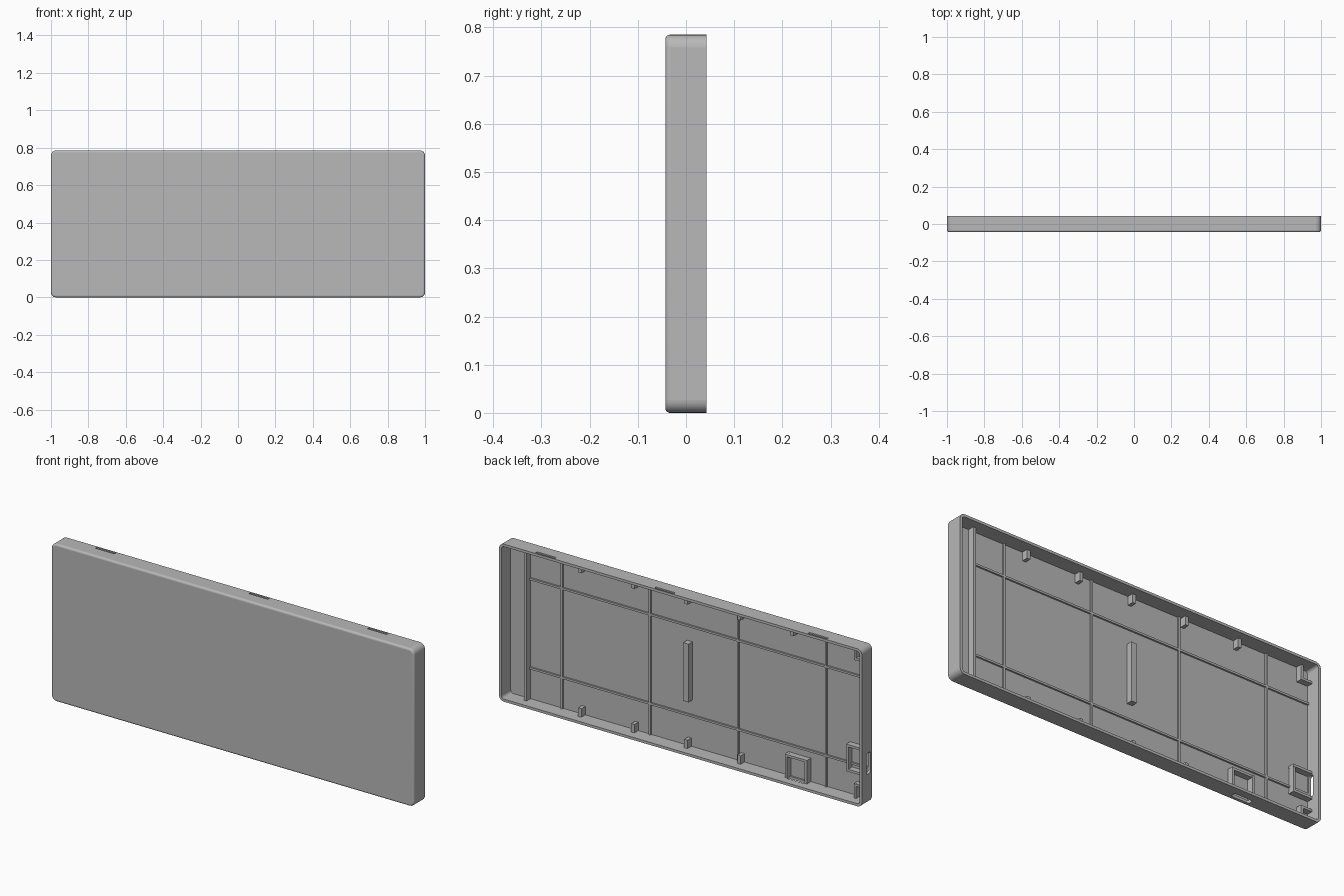
import bpy, bmesh, math
from mathutils import Vector

old = bpy.data.objects.get("Cube")
if old:
    bpy.data.objects.remove(old, do_unlink=True)

W, H, D = 1.0, 0.785, 0.043      # half width, height, half depth
T = 0.013                        # wall thickness
FLOOR = -0.03                    # inner face of the panel
MID = H / 2
SINK = 0.004                     # overlap of fittings into the shell

grey = bpy.data.materials.new("plain grey")
grey.use_nodes = True
colour = (0.48, 0.48, 0.48, 1)
grey.diffuse_color = colour
grey.node_tree.nodes["Principled BSDF"].inputs["Base Color"].default_value = colour


def finish(name, bm):
    bmesh.ops.recalc_face_normals(bm, faces=bm.faces)
    mesh = bpy.data.meshes.new(name)
    bm.to_mesh(mesh)
    bm.free()
    mesh.materials.append(grey)
    obj = bpy.data.objects.new(name, mesh)
    bpy.context.collection.objects.link(obj)
    return obj


def box(name, x, y, z, round_axis=None, radius=0.0):
    """Block from (low, high) pairs, optionally rounded along one axis."""
    bm = bmesh.new()
    bmesh.ops.create_cube(bm, size=1)
    for v in bm.verts:
        v.co = Vector([(a + b) / 2 + c * (b - a) for (a, b), c in zip((x, y, z), v.co)])
    if round_axis is not None:
        edges = [e for e in bm.edges
                 if abs((e.verts[0].co - e.verts[1].co).normalized()[round_axis]) > 0.9]
        bmesh.ops.bevel(bm, geom=edges, offset=radius, segments=4, profile=0.5, affect='EDGES')
    return finish(name, bm)


def ring(bm, inset, radius, y, steps=6):
    """Rounded rectangle loop, inset from the outer outline."""
    cx, cz = W - inset - radius, MID - inset - radius
    verts = []
    for q, (sx, sz) in enumerate(((1, 1), (-1, 1), (-1, -1), (1, -1))):
        for i in range(steps + 1):
            a = math.pi / 2 * (q + i / steps)
            verts.append(bm.verts.new((sx * cx + radius * math.cos(a), y,
                                       MID + sz * cz + radius * math.sin(a))))
    return verts


# Shell: inner floor, inner wall, rim, outer wall, rounded front edge, front face
bm = bmesh.new()
corner, edge = 0.027, 0.01
loops = [ring(bm, T, corner - T, FLOOR), ring(bm, T, corner - T, D), ring(bm, 0, corner, D)]
for i in range(6):
    a = math.pi / 2 * i / 5
    inset = edge * (1 - math.cos(a))
    loops.append(ring(bm, inset, corner - inset, -D + edge * (1 - math.sin(a))))
for a, b in zip(loops, loops[1:]):
    for i in range(len(a)):
        j = (i + 1) % len(a)
        bm.faces.new((a[i], a[j], b[j], b[i]))
bm.faces.new(loops[0])
bm.faces.new(loops[-1])
shell = finish("case_shell", bm)

# Cutters: latch recesses in the top edge, port openings in the bottom and end walls
cutters = [box("latch_cutter", (x - 0.053, x + 0.053), (0.024, 0.037), (H - 0.006, H + 0.02))
           for x in (-0.75, 0.095, 0.75)]
cutters.append(box("bottom_port_cutter", (-0.655, -0.555), (-0.022, 0.004), (-0.02, T + 0.02), 2, 0.01))
cutters.append(box("end_port_cutter", (-W - 0.02, -W + T + 0.02), (-0.023, 0.008), (0.15, 0.255), 0, 0.01))
for c in cutters:
    c.hide_render = True
    mod = shell.modifiers.new(c.name, 'BOOLEAN')
    mod.operation, mod.solver, mod.object = 'DIFFERENCE', 'EXACT', c
bpy.context.view_layer.update()
cut = bpy.data.meshes.new_from_object(shell.evaluated_get(bpy.context.evaluated_depsgraph_get()))
shell.modifiers.clear()
shell.data = cut
for c in cutters:
    bpy.data.objects.remove(c, do_unlink=True)

# Smooth the rounded edges, keep flat walls flat
bpy.ops.object.select_all(action='DESELECT')
shell.select_set(True)
bpy.context.view_layer.objects.active = shell
bpy.ops.object.shade_smooth_by_angle(angle=math.radians(35))
for p in shell.data.polygons:
    p.use_smooth = max(abs(n) for n in p.normal) < 0.999

BASE = FLOOR - SINK
LOW, HIGH = T - SINK, H - T + SINK
END = -W + T - SINK
TALL = (BASE, 0.001)             # height of tall fittings
SHALLOW = (BASE, FLOOR + 0.009)  # height of stiffening ribs

# Tall divider and central bar
box("divider_rib", (0.878, 0.892), TALL, (LOW, HIGH))
box("center_bar", (-0.015, 0.015), TALL, (0.245, 0.535))

# Grid of shallow stiffening ribs
for i, x in enumerate((0.70, 0.215, -0.27, -0.755)):
    box(f"vertical_rib_{i + 1}", (x - 0.005, x + 0.005), SHALLOW, (LOW, HIGH))
for name, z in (("lower", 0.168), ("upper", 0.612)):
    box(f"{name}_horizontal_rib", (END, 0.882), (BASE, FLOOR + 0.0085), (z - 0.005, z + 0.005))

# Edge tabs along the top and bottom walls
for i in range(5):
    x = 0.585 - i * 0.2925
    span = (x - 0.009, x + 0.009)
    box(f"top_tab_{i + 1}", span, TALL, (H - 0.055, HIGH))
    if i < 4:
        box(f"bottom_tab_{i + 1}", span, TALL, (LOW, 0.055))

# Corner brackets at the right end, mirrored top and bottom
for name, flip in (("lower", False), ("upper", True)):
    for part, x, z in (("post", (-0.938, -0.926), (LOW, 0.085)),
                       ("shelf", (END, -0.932), (0.073, 0.0845))):
        if flip:
            z = (H - z[1], H - z[0])
        box(f"{name}_bracket_{part}", x, TALL if part == "post" else (BASE, 0.0), z)

# Frame around the bottom port
for name, x in (("left", (-0.557, -0.545)), ("right", (-0.667, -0.655))):
    box(f"bottom_port_{name}_wall", x, TALL, (LOW, 0.13))
box("bottom_port_top_wall", (-0.66, -0.55), (BASE, 0.0), (0.118, 0.1295))

# Frame around the end port
for name, z in (("lower", (0.135, 0.147)), ("upper", (0.258, 0.27))):
    box(f"end_port_{name}_wall", (END, -0.883), TALL, z)
box("end_port_inner_wall", (-0.895, -0.8835), (BASE, 0.0), (0.14, 0.265))
